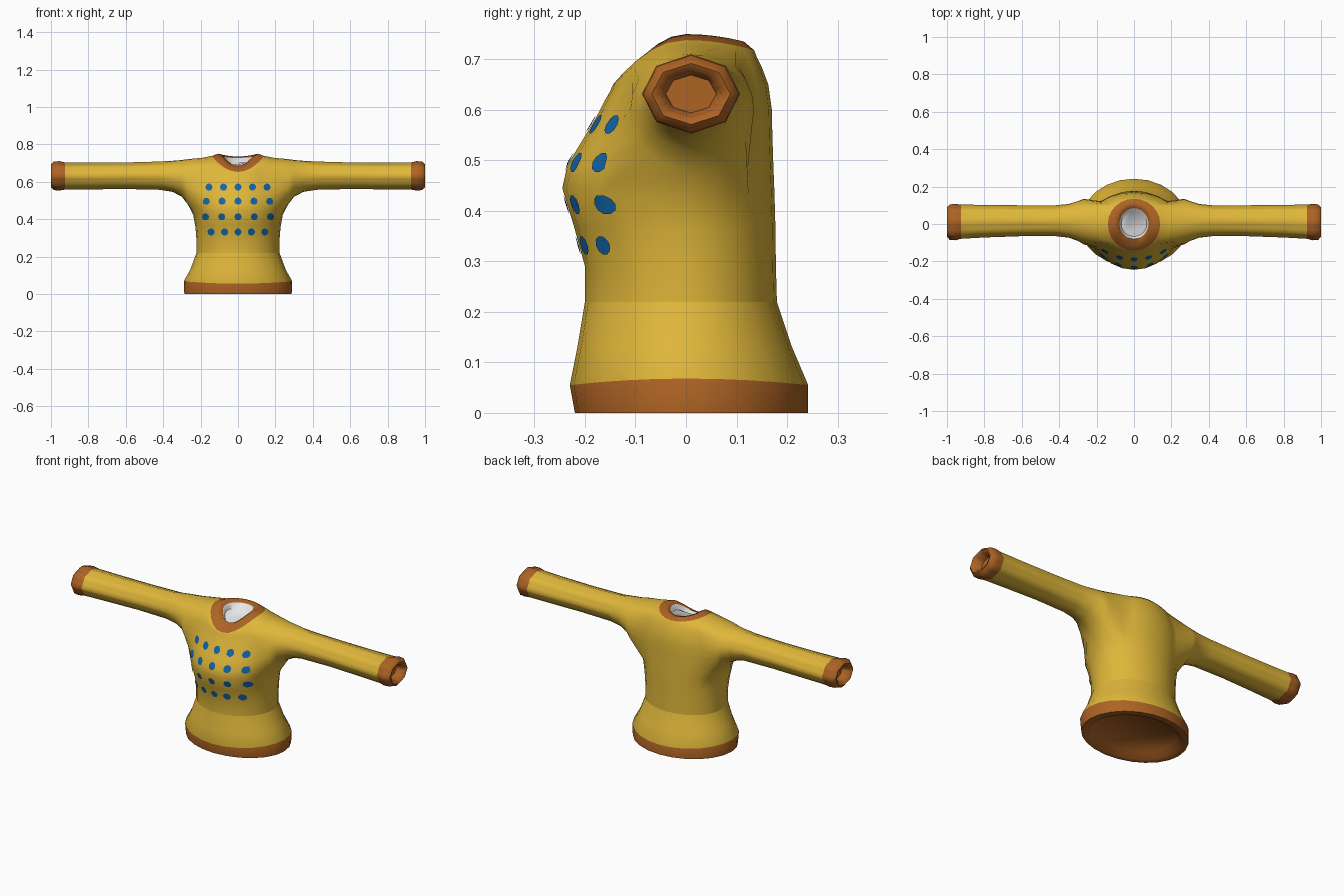
import bpy, bmesh, math
from mathutils import Vector
from mathutils.bvhtree import BVHTree

if "Cube" in bpy.data.objects:
    bpy.data.objects.remove(bpy.data.objects["Cube"])

N = 24  # columns around the torso, points around each sleeve


def material(name, rgb):
    m = bpy.data.materials.new(name)
    m.diffuse_color = (*rgb, 1)
    m.use_nodes = True
    m.node_tree.nodes["Principled BSDF"].inputs["Base Color"].default_value = m.diffuse_color
    return m


YELLOW, BROWN, WHITE = 0, 1, 2
mats = [material("yellow_knit", (0.74, 0.47, 0.042)),
        material("brown_trim", (0.42, 0.125, 0.018)),
        material("white_lining", (0.8, 0.8, 0.8))]
blue = material("blue_dots", (0.006, 0.13, 0.40))

bm = bmesh.new()


def face(verts, mat):
    f = bm.faces.new(verts)
    f.material_index = mat
    f.smooth = True


def torso_ring(a, front, back, zf, zs=None, zb=None):
    """Oval ring whose height may differ at front, side and back."""
    zs = zf if zs is None else zs
    zb = zf if zb is None else zb
    ring = []
    for k in range(N):
        t = 2 * math.pi * k / N
        c, s = math.cos(t), math.sin(t)
        b, ze = (back, zb) if s > 0 else (front, zf)
        ring.append(bm.verts.new((a * c, b * s, zs + (ze - zs) * s * s)))
    return ring


# Torso: half width, front depth, back depth, heights
profile = [
    (0.23, 0.17, 0.19, 0.03),                        # hem recess
    (0.25, 0.19, 0.205, 0.0),
    (0.287, 0.22, 0.242, 0.0),
    (0.29, 0.23, 0.242, 0.055, 0.068, 0.055),        # hem top
    (0.255, 0.215, 0.21, 0.13),
    (0.222, 0.2, 0.18, 0.22),                        # waist
    (0.222, 0.2, 0.178, 0.29),
    (0.228, 0.222, 0.177, 0.37, 0.36, 0.37),
    (0.24, 0.245, 0.175, 0.445, 0.425, 0.44),        # armhole bottom
    (0.25, 0.235, 0.173, 0.49, 0.48, 0.49),
    (0.25, 0.205, 0.171, 0.54, 0.53, 0.55),
    (0.25, 0.178, 0.17, 0.585, 0.58, 0.60),
    (0.235, 0.16, 0.163, 0.62, 0.63, 0.65),
    (0.215, 0.15, 0.15, 0.637, 0.68, 0.685),
    (0.19, 0.147, 0.14, 0.645, 0.728, 0.705),        # armhole top
    (0.14, 0.143, 0.135, 0.652, 0.738, 0.718),       # collar
    (0.105, 0.11, 0.115, 0.674, 0.75, 0.735),
    (0.078, 0.08, 0.085, 0.685, 0.735, 0.727),
    (0.068, 0.067, 0.072, 0.668, 0.705, 0.702),      # lining
]
WAIST, ARM_LOW, ARM_TOP, COLLAR = 5, 8, 14, 15
rings = [torso_ring(*p) for p in profile]


def in_armhole(r, k):
    side = k in (0, 1, 2, 21, 22, 23) or 9 <= k <= 14
    return ARM_LOW <= r < ARM_TOP and side


for r in range(len(rings) - 1):
    if r < 3 or COLLAR <= r < COLLAR + 2:
        mat = BROWN
    else:
        mat = WHITE if r == COLLAR + 2 else YELLOW
    for k in range(N):
        if not in_armhole(r, k):
            j = (k + 1) % N
            face((rings[r][k], rings[r][j], rings[r + 1][j], rings[r + 1][k]), mat)
face(rings[0], BROWN)
face(rings[-1], WHITE)

# Sleeves: x, y range, z range
sleeve = [
    (0.268, -0.11, 0.135, 0.478, 0.721),
    (0.30, -0.09, 0.122, 0.52, 0.716),
    (0.35, -0.073, 0.107, 0.546, 0.712),
    (0.42, -0.065, 0.1, 0.557, 0.708),
    (0.60, -0.065, 0.1, 0.561, 0.703),
    (0.80, -0.072, 0.102, 0.559, 0.702),
    (0.925, -0.079, 0.104, 0.558, 0.703),            # cuff start
    (0.955, -0.087, 0.107, 0.553, 0.71),
    (0.985, -0.085, 0.105, 0.555, 0.708),
    (1.0, -0.068, 0.088, 0.571, 0.692),
    (0.992, -0.05, 0.07, 0.586, 0.677),              # cuff opening
    (0.95, -0.04, 0.06, 0.594, 0.669),
]
CUFF = 6


def sleeve_ring(sign, x, y0, y1, z0, z1):
    """Round near the shoulder, eight-sided further out."""
    ring = []
    for i in range(N):
        t = -math.pi / 2 + 2 * math.pi * i / N
        f = 1.0
        if x > 0.38:
            f = math.cos(math.pi / 8) / math.cos((i % 3) * math.pi / 12 - math.pi / 8)
        ring.append(bm.verts.new((sign * x,
                                  (y0 + y1) / 2 + f * (y1 - y0) / 2 * math.cos(t),
                                  (z0 + z1) / 2 + f * (z1 - z0) / 2 * math.sin(t))))
    return ring


# Walk round the armhole edge from its lowest point towards the back
walk = ([(ARM_LOW, k) for k in range(3)]
        + [(r, 3) for r in range(ARM_LOW, ARM_TOP)]
        + [(ARM_TOP, k) for k in range(3, -3, -1)]
        + [(r, -3) for r in range(ARM_TOP, ARM_LOW, -1)]
        + [(ARM_LOW, k) for k in range(-3, 0)])

for sign in (1, -1):
    loops = [[rings[r][(k if sign > 0 else 12 - k) % N] for r, k in walk]]
    loops += [sleeve_ring(sign, *s) for s in sleeve]
    for n in range(len(loops) - 1):
        for i in range(N):
            j = (i + 1) % N
            face((loops[n][i], loops[n][j], loops[n + 1][j], loops[n + 1][i]),
                 BROWN if n > CUFF else YELLOW)
    face(loops[-1], BROWN)

# Crease at the waist seam
for k in range(N):
    bm.edges.get((rings[WAIST][k], rings[WAIST][(k + 1) % N])).smooth = False

bmesh.ops.recalc_face_normals(bm, faces=bm.faces)
tree = BVHTree.FromBMesh(bm)
mesh = bpy.data.meshes.new("sweater")
bm.to_mesh(mesh)
bm.free()
for m in mats:
    mesh.materials.append(m)
sweater = bpy.data.objects.new("sweater", mesh)
bpy.context.collection.objects.link(sweater)
bpy.context.view_layer.objects.active = sweater
sweater.select_set(True)
bpy.ops.object.shade_smooth_by_angle(angle=math.radians(65))

# Chest dots: thin patches laid on the front surface
dots = bmesh.new()


def on_chest(x, z):
    hit, normal, _, _ = tree.ray_cast(Vector((x, -1, z)), Vector((0, 1, 0)))
    return dots.verts.new(hit + normal * 0.003)


for z, step in ((0.57, 0.077), (0.495, 0.084), (0.413, 0.086), (0.332, 0.071)):
    for col in range(-2, 3):
        x = col * step
        centre = on_chest(x, z)
        rim = [on_chest(x + 0.019 * math.cos(a * math.pi / 5),
                        z + 0.019 * math.sin(a * math.pi / 5)) for a in range(10)]
        for i in range(10):
            dots.faces.new((centre, rim[i], rim[(i + 1) % 10])).smooth = True
dot_mesh = bpy.data.meshes.new("chest_dots")
dots.to_mesh(dot_mesh)
dots.free()
dot_mesh.materials.append(blue)
bpy.context.collection.objects.link(bpy.data.objects.new("chest_dots", dot_mesh))
